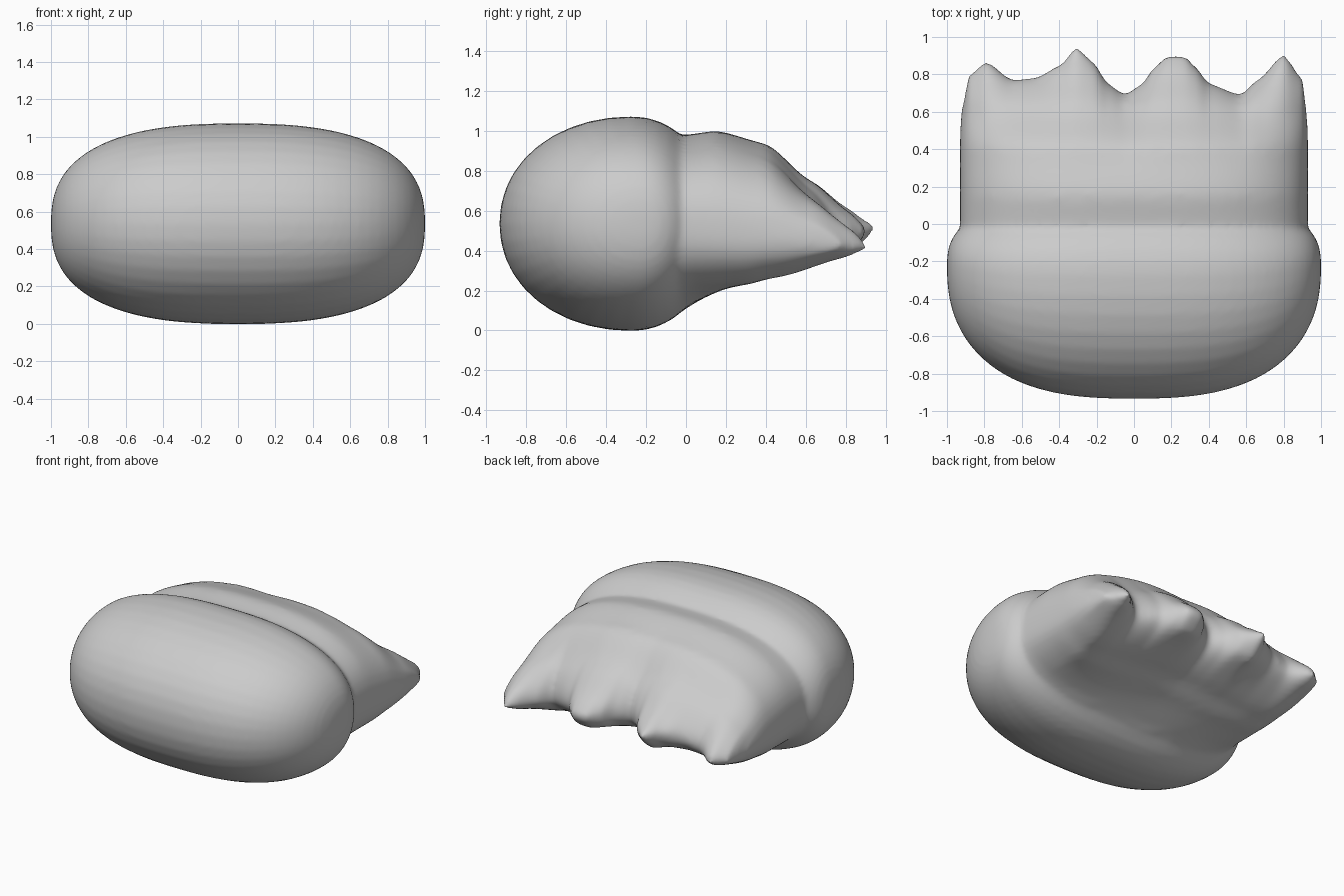
import bpy, bmesh, math

if "Cube" in bpy.data.objects:
    bpy.data.objects.remove(bpy.data.objects["Cube"])


def interp(pts, v):
    """Smooth interpolation through a short list of (key, value)."""
    if v <= pts[0][0]:
        return pts[0][1]
    for (a, p), (b, q) in zip(pts, pts[1:]):
        if v <= b:
            s = (v - a) / (b - a)
            s = 0.5 * s + 0.5 * s * s * (3 - 2 * s)
            return p + (q - p) * s
    return pts[-1][1]


def loft(bm, rings):
    """Skin closed rings and cap both ends."""
    vr = [[bm.verts.new(p) for p in r] for r in rings]
    n = len(vr[0])
    faces = []
    for a, b in zip(vr, vr[1:]):
        for i in range(n):
            j = (i + 1) % n
            faces.append(bm.faces.new((a[i], a[j], b[j], b[i])))
    faces += [bm.faces.new(vr[0]), bm.faces.new(vr[-1])]
    bmesh.ops.recalc_face_normals(bm, faces=faces)


def sgnpow(v, e):
    return math.copysign(abs(v) ** e, v)


def round_off(u, p):
    return max(0.0, 1 - abs(u) ** p) ** (1 / p)


bm = bmesh.new()

# Front roll: fat rounded bolster lying across x
rings = []
for i in range(41):
    u = math.sin(math.pi * (i / 40 - 0.5)) * 0.9995
    s = round_off(u, 2.55)
    yc = -0.27 + 0.05 * u ** 4      # the ends lean slightly to the rear
    ring = []
    for k in range(40):
        a = 2 * math.pi * k / 40
        c, d = sgnpow(math.cos(a), 0.96), sgnpow(math.sin(a), 0.96)
        ring.append((u, yc + (0.42 if c > 0 else 0.665) * c * s,
                     0.535 + 0.537 * d * s))
    rings.append(ring)
loft(bm, rings)

# Rear pad: flattens backwards and ends in four blunt points
EDGE = [(-.93, .50), (-.92, .62), (-.88, .80), (-.79, .87), (-.65, .77),
        (-.53, .78), (-.39, .85), (-.31, .95), (-.22, .87), (-.14, .75),
        (-.05, .69), (.04, .745), (.11, .84), (.18, .90), (.27, .90),
        (.33, .84), (.40, .75), (.57, .69), (.66, .77), (.80, .91),
        (.90, .78), (.92, .62), (.93, .50)]
TOP = [(-.1, .97), (.0, .98), (.15, 1.0), (.4, .94), (.62, .77), (.82, .64), (.93, .56)]
LOW = [(-.1, .08), (.05, .12), (.3, .14), (.45, .18), (.8, .30), (.93, .40)]
TIP = [(-.93, .42), (-.75, .43), (-.4, .52), (.3, .50), (.8, .41), (.93, .41)]
Y0, HALF, N = -0.15, 0.93, 26

rings = []
for i in range(97):
    x = HALF * math.sin(math.pi / 2 * 0.999 * sgnpow(i / 48 - 1, 1.1))
    end = interp(EDGE, x)
    f = round_off(x / HALF, 2.5)
    cup = 0.13 * max(0.0, 1 - (x / 0.75) ** 2)   # hollow underside
    upper, lower = [], []
    for k in range(N + 1):
        t = math.sin(math.pi / 2 * k / N)
        y = Y0 + (end - Y0) * t
        w = min(1.0, max(0.0, y / 0.9))
        mid = 0.51 + (interp(TIP, x) - 0.51) * w
        top = max(interp(TOP, y), mid + 0.06)
        low = min(interp(LOW, y) + cup * math.sin(math.pi * w), mid - 0.06)
        r = f * math.sqrt(max(0.0, 1 - t ** 7))
        upper.append((x, y, mid + (top - mid) * r))
        lower.append((x, y, mid + (low - mid) * r))
    rings.append(upper + lower[-2:0:-1])
loft(bm, rings)

# Fuse both masses into one soft skin
me = bpy.data.meshes.new("padded_body")
bm.to_mesh(me)
bm.free()
body = bpy.data.objects.new("padded_body", me)
bpy.context.collection.objects.link(body)
fuse = body.modifiers.new("fuse", 'REMESH')
fuse.mode = 'VOXEL'
fuse.voxel_size = 0.018
fuse.use_smooth_shade = True
soft = body.modifiers.new("soften", 'SMOOTH')
soft.factor = 0.5
soft.iterations = 8
